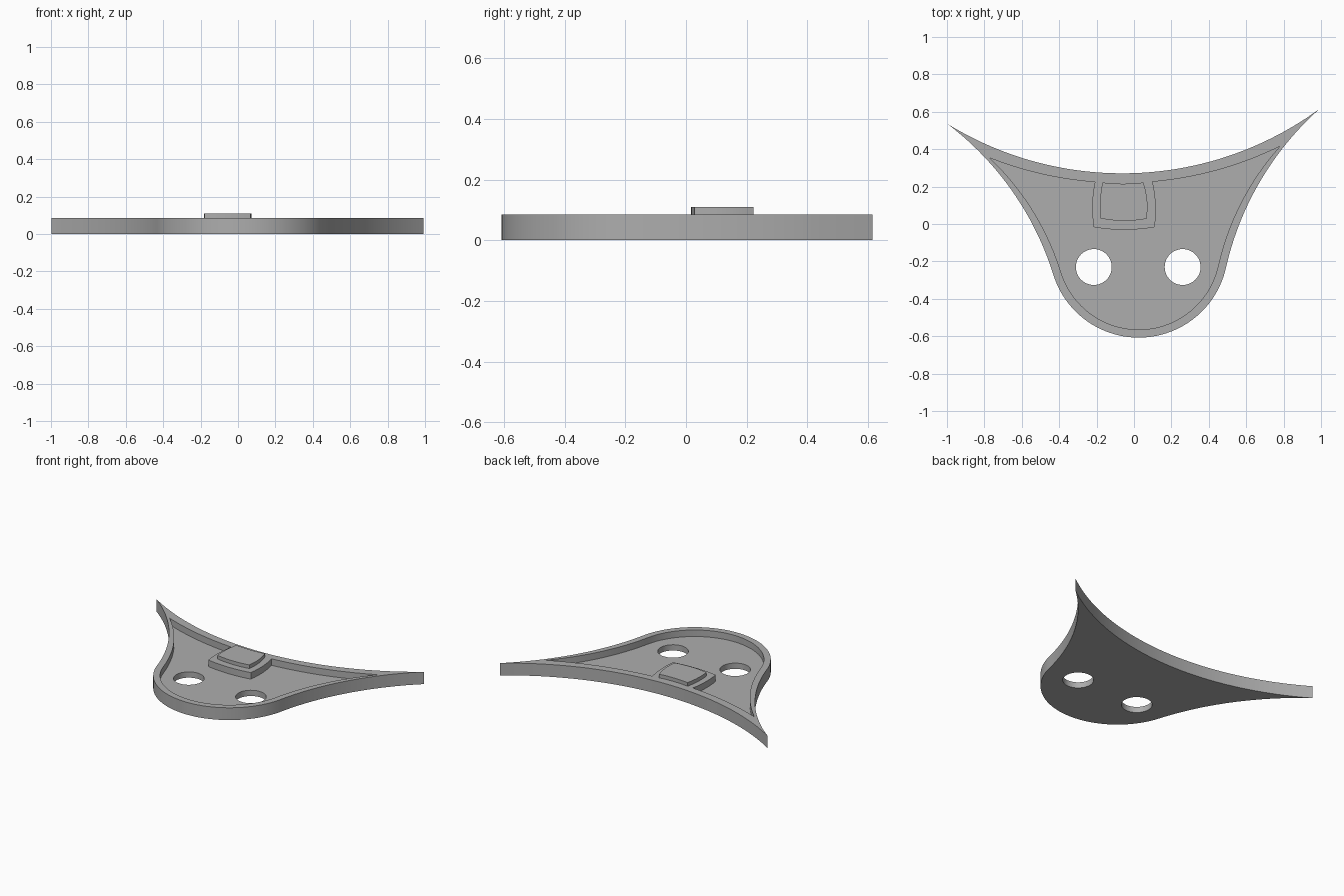
import bpy, bmesh, math
from math import sin, cos, atan2, radians
from mathutils import Vector, Matrix

if "Cube" in bpy.data.objects:
    bpy.data.objects.remove(bpy.data.objects["Cube"])

grey = bpy.data.materials.new("plain grey")
grey.use_nodes = True
grey.diffuse_color = (0.42, 0.42, 0.42, 1)
grey.node_tree.nodes["Principled BSDF"].inputs["Base Color"].default_value = grey.diffuse_color

TILT = Matrix.Rotation(radians(2.3), 2)
MIDDLE = Vector((-0.003, 0.575))      # midpoint between the two wing tips
TOP, FLOOR = 0.085, 0.04


def arc(centre, radius, start, end, steps):
    return [Vector((centre[0] + radius * cos(start + (end - start) * i / steps),
                    centre[1] + radius * sin(start + (end - start) * i / steps)))
            for i in range(steps + 1)]


def wing_outline(tip, dip, radius):
    """Round nose, concave flanks tangent to it, and a sagging back edge."""
    tip, nose = Vector(tip), Vector((0, -0.705))
    a = radians(-15)
    u = Vector((cos(a), sin(a)))
    p = nose + radius * u - tip
    flank_r = -p.length_squared / (2 * p.dot(u))
    flank_c = nose + (radius + flank_r) * u
    end = tip - flank_c
    flank = arc(flank_c, flank_r, math.pi + a, atan2(end.y, end.x), 28)
    half = arc(nose, radius, -math.pi / 2, a, 24)[:-1] + flank
    sag = tip.y - dip
    back_r = (tip.x ** 2 + sag ** 2) / (2 * sag)
    back_c = Vector((0, dip + back_r))
    half += arc(back_c, back_r, atan2(tip.y - back_c.y, tip.x), -math.pi / 2, 24)[1:]
    mirrored = [Vector((-v.x, v.y)) for v in reversed(half[1:-1])]
    return [TILT @ v + MIDDLE for v in half + mirrored]


def bowed_outline(corners, bows, steps=8):
    """Four-sided outline whose edges bulge by the given amounts."""
    pts = []
    for i, bow in enumerate(bows):
        a, b = Vector(corners[i]), Vector(corners[(i + 1) % 4])
        side = (b - a).normalized()
        out = Vector((side.y, -side.x))
        for k in range(steps):
            t = k / steps
            pts.append(a.lerp(b, t) + out * bow * 4 * t * (1 - t))
    return pts


def slab(name, outline, low, high):
    bm = bmesh.new()
    face = bm.faces.new([bm.verts.new((v.x, v.y, low)) for v in outline])
    top = bmesh.ops.extrude_face_region(bm, geom=[face])["geom"]
    bmesh.ops.translate(bm, vec=(0, 0, high - low),
                        verts=[g for g in top if isinstance(g, bmesh.types.BMVert)])
    bmesh.ops.recalc_face_normals(bm, faces=bm.faces)
    mesh = bpy.data.meshes.new(name)
    bm.to_mesh(mesh)
    bm.free()
    obj = bpy.data.objects.new(name, mesh)
    obj.data.materials.append(grey)
    bpy.context.collection.objects.link(obj)
    return obj


def activate(obj):
    bpy.ops.object.select_all(action='DESELECT')
    obj.select_set(True)
    bpy.context.view_layer.objects.active = obj


def cut(obj, cutter):
    mod = obj.modifiers.new("cut", 'BOOLEAN')
    mod.operation, mod.solver, mod.object = 'DIFFERENCE', 'EXACT', cutter
    activate(obj)
    bpy.ops.object.modifier_apply(modifier=mod.name)
    bpy.data.objects.remove(cutter)


# Plate with a sunken floor that leaves a rim and a solid step at the back
plate = slab("plate", wing_outline((0.995, 0), -0.303, 0.478), 0, TOP)
recess = slab("recess_cutter", wing_outline((0.776, -0.191), -0.355, 0.435), FLOOR, 0.2)
step = slab("step_cutter", bowed_outline(
    [(-0.215, -0.017), (0.11, -0.017), (0.09, 0.26), (-0.2, 0.26)],
    [0.014, 0.015, 0, 0.015]), -0.1, 0.3)
cut(recess, step)
cut(plate, recess)

# Two round through holes
for x in (-0.215, 0.26):
    cut(plate, slab("hole_cutter", arc((x, -0.23), 0.096, 0, math.tau, 48)[:-1], -0.1, 0.2))

# Raised pad on the step
pad = slab("raised_pad", bowed_outline(
    [(-0.178, 0.03), (0.067, 0.028), (0.05, 0.222), (-0.168, 0.222)],
    [0.012, 0.012, -0.007, 0.008]), TOP - 0.01, 0.11)

for obj in (plate, pad):
    activate(obj)
    bpy.ops.object.shade_smooth_by_angle(angle=radians(30))
